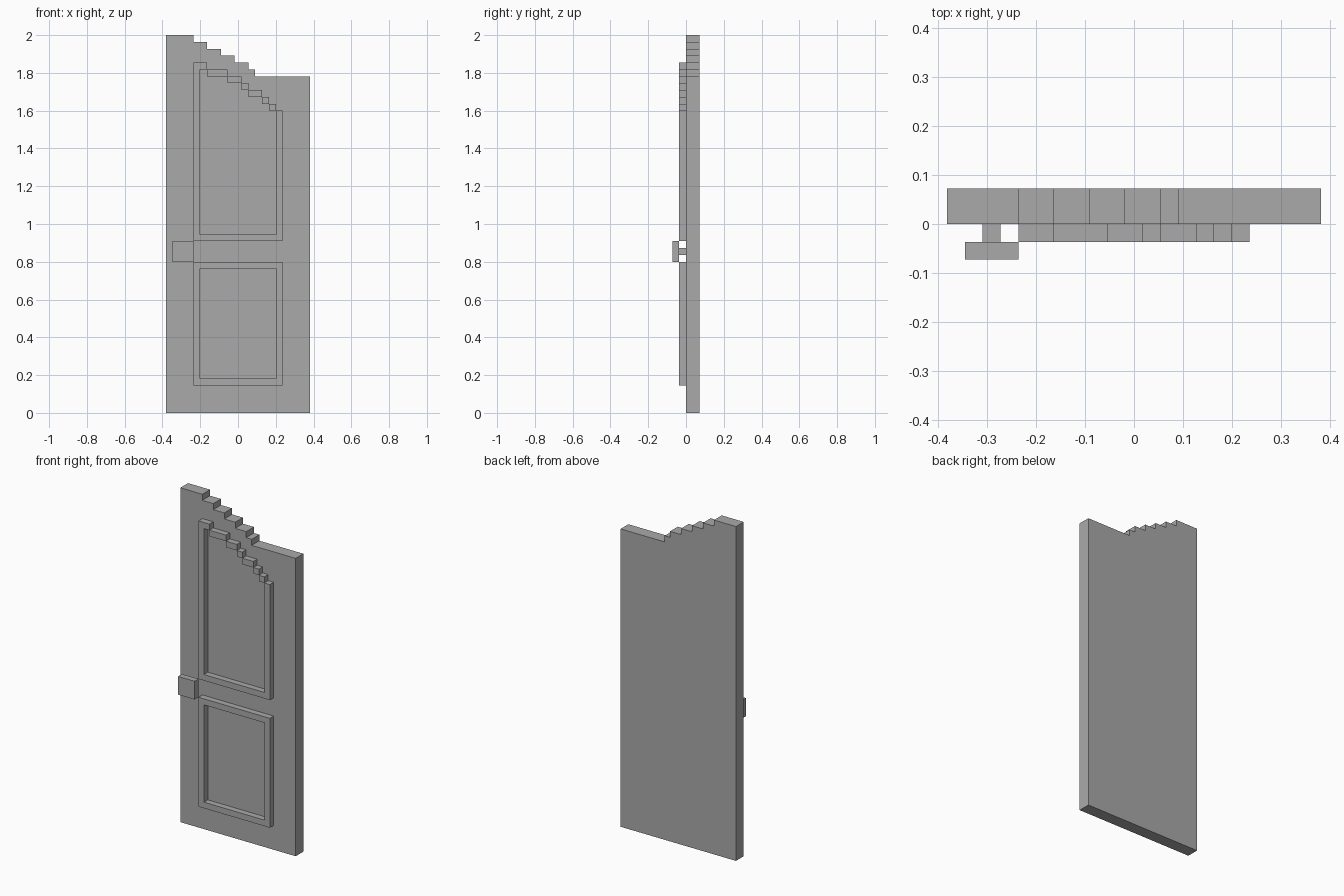
import bpy
import bmesh

if "Cube" in bpy.data.objects:
    bpy.data.objects.remove(bpy.data.objects["Cube"], do_unlink=True)

U = 2 / 55  # one block of the grid that the door is built on

grey = bpy.data.materials.new("door_grey")
grey.use_nodes = True
colour = (0.4, 0.4, 0.4, 1)
grey.diffuse_color = colour
grey.node_tree.nodes["Principled BSDF"].inputs["Base Color"].default_value = colour


def rect(x0, x1, z0, z1):
    """Grid cells covering a rectangle, columns counted from the door's right edge."""
    return {(x, z) for x in range(x0, x1) for z in range(z0, z1)}


def stairs(steps, z0=None):
    """Cells below each (start, end, top) step, or one-block treads if z0 is None."""
    cells = set()
    for x0, x1, top in steps:
        cells |= rect(x0, x1, top - 1 if z0 is None else z0, top)
    return cells


def slab(name, cells, y0, y1):
    """Extrude a set of grid cells along y, with faces only on the outside."""
    bm = bmesh.new()

    def quad(*points):
        bm.faces.new([bm.verts.new(((x - 10.5) * U, y * U, z * U)) for x, y, z in points])

    for x, z in cells:
        a, b, c, d = (x, z), (x + 1, z), (x + 1, z + 1), (x, z + 1)
        quad(*[(p[0], y0, p[1]) for p in (a, b, c, d)])
        quad(*[(p[0], y1, p[1]) for p in (d, c, b, a)])
        sides = {(x, z - 1): (a, b), (x + 1, z): (b, c), (x, z + 1): (c, d), (x - 1, z): (d, a)}
        for neighbour, (p, q) in sides.items():
            if neighbour not in cells:
                quad((p[0], y0, p[1]), (p[0], y1, p[1]), (q[0], y1, q[1]), (q[0], y0, q[1]))
    bmesh.ops.remove_doubles(bm, verts=bm.verts, dist=U / 100)
    bmesh.ops.dissolve_limit(bm, angle_limit=0.01, verts=bm.verts, edges=bm.edges)
    mesh = bpy.data.meshes.new(name)
    bm.to_mesh(mesh)
    bm.free()
    mesh.materials.append(grey)
    obj = bpy.data.objects.new(name, mesh)
    bpy.context.collection.objects.link(obj)
    return obj


# Door leaf with a stepped top
door_top = [(0, 4, 55), (4, 6, 54), (6, 8, 53), (8, 10, 52),
            (10, 12, 51), (12, 13, 50), (13, 21, 49)]
slab("door_leaf", stairs(door_top, 0), 0, 2)

# Lower rectangular moulding
slab("lower_moulding", rect(4, 17, 4, 22) - rect(5, 16, 5, 21), -1, 0)

# Upper moulding whose top rail steps down
rail = [(4, 6, 51), (6, 9, 50), (9, 11, 49), (11, 12, 48),
        (12, 14, 47), (14, 15, 46), (15, 16, 45), (16, 17, 44)]
upper = stairs(rail) | rect(4, 5, 25, 51) | rect(16, 17, 25, 44) | rect(4, 17, 25, 26)
slab("upper_moulding", upper, -1, 0)

# Handle and its stem
slab("handle_stem", rect(2, 3, 23, 24), -1, 0)
slab("handle", rect(1, 4, 22, 25), -2, -1)
